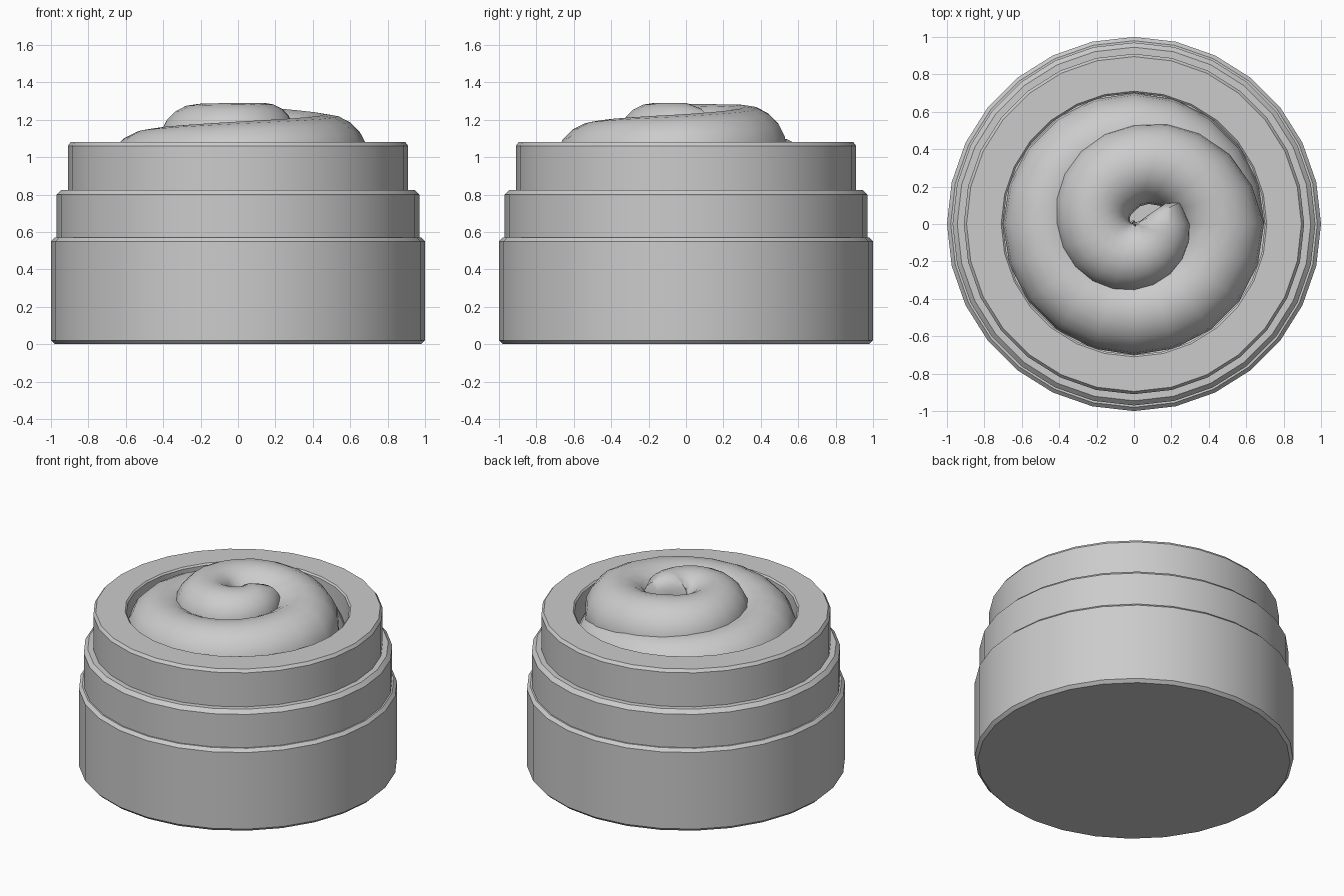
import bpy
import bmesh
from math import cos, sin, pi, radians
from mathutils import Vector

if "Cube" in bpy.data.objects:
    bpy.data.objects.remove(bpy.data.objects["Cube"])


def material(name, colour):
    mat = bpy.data.materials.new(name)
    mat.use_nodes = True
    mat.diffuse_color = colour
    mat.node_tree.nodes["Principled BSDF"].inputs["Base Color"].default_value = colour
    return mat


GREY = material("plain grey", (0.6, 0.6, 0.6, 1))


def loft(name, rings, angle):
    """Skin a list of closed rings, cap both ends and smooth the result."""
    bm = bmesh.new()
    loops = [[bm.verts.new(p) for p in ring] for ring in rings]
    for a, b in zip(loops, loops[1:]):
        for i in range(len(a)):
            j = (i + 1) % len(a)
            bm.faces.new((a[i], a[j], b[j], b[i]))
    bm.faces.new(loops[0])
    bm.faces.new(loops[-1])
    bmesh.ops.recalc_face_normals(bm, faces=bm.faces)
    mesh = bpy.data.meshes.new(name)
    bm.to_mesh(mesh)
    bm.free()
    mesh.materials.append(GREY)
    obj = bpy.data.objects.new(name, mesh)
    bpy.context.collection.objects.link(obj)
    bpy.ops.object.select_all(action="DESELECT")
    obj.select_set(True)
    bpy.context.view_layer.objects.active = obj
    bpy.ops.object.shade_smooth_by_angle(angle=radians(angle))
    return obj


def circle(radius, z, sides=28):
    return [Vector((radius * cos(2 * pi * i / sides), radius * sin(2 * pi * i / sides), z))
            for i in range(sides)]


# Stepped jar with chamfered rims and an open mouth
jar_profile = [(0.98, 0), (1, 0.02), (1, 0.55), (0.98, 0.57),
               (0.97, 0.57), (0.97, 0.8), (0.945, 0.825),
               (0.91, 0.825), (0.91, 1.06), (0.895, 1.08),
               (0.71, 1.08), (0.7, 1.07), (0.7, 0.85)]
loft("jar", [circle(r, z) for r, z in jar_profile], 35)

# Cream swirl: turn in degrees, distance from axis, height, thickness
swirl_keys = [(-33, 0.15, 1.16, 0.05), (-25, 0.155, 1.145, 0.12), (0, 0.14, 1.13, 0.16),
              (90, 0.17, 1.1, 0.19), (180, 0.21, 1.075, 0.21), (270, 0.3, 1.045, 0.235),
              (360, 0.465, 1.0, 0.23), (450, 0.475, 0.965, 0.225),
              (540, 0.475, 0.92, 0.225), (630, 0.475, 0.88, 0.225), (720, 0.475, 0.83, 0.225)]


def swirl_ring(turn, dist, height, thick, sides=20):
    out = Vector((cos(radians(-turn)), sin(radians(-turn)), 0))
    ring = []
    for i in range(sides):
        a = 2 * pi * i / sides
        ring.append(out * (dist + thick * cos(a)) + Vector((0, 0, height + thick * sin(a))))
    return ring


rings = []
for k, (a, b) in enumerate(zip(swirl_keys, swirl_keys[1:])):
    steps = max(1, round((b[0] - a[0]) / 18))
    for s in range(steps):
        t = s / steps
        rings.append(swirl_ring(*[u + (v - u) * t for u, v in zip(a, b)]))
rings.append(swirl_ring(*swirl_keys[-1]))
loft("cream_swirl", rings, 60)
